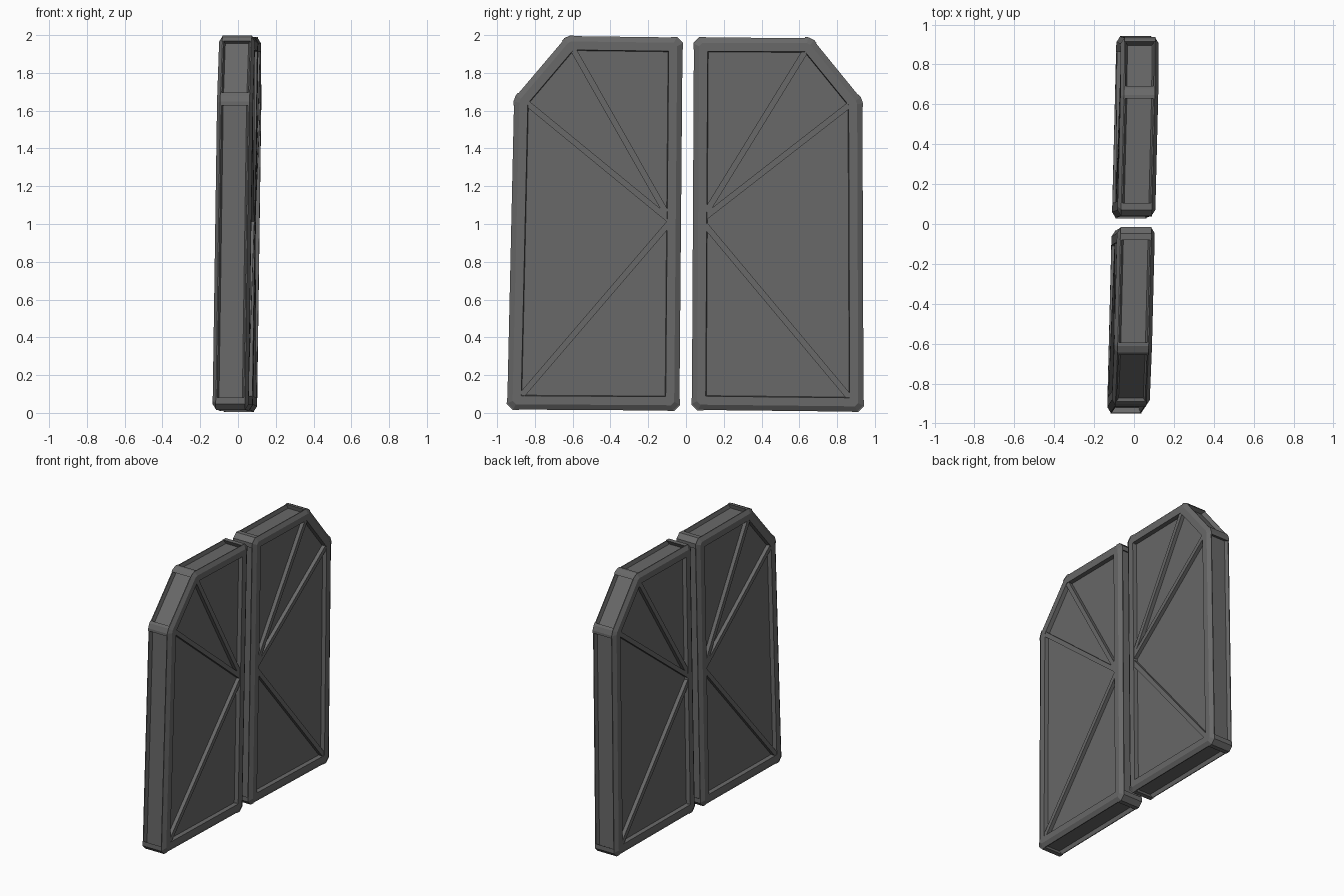
import bpy, bmesh
from mathutils import Vector

if "Cube" in bpy.data.objects:
    bpy.data.objects.remove(bpy.data.objects["Cube"])

HALF = 0.095      # half thickness at the rim
CORE = 0.065      # half thickness of the recessed panel
SIDE = 0.027      # depth of the recess in the edge faces

dark = bpy.data.materials.new("dark_grey")
dark.diffuse_color = (0.14, 0.14, 0.14, 1)
dark.use_nodes = True
dark.node_tree.nodes["Principled BSDF"].inputs["Base Color"].default_value = dark.diffuse_color


def make_object(name, bm):
    # both leaves lean very slightly together
    for v in bm.verts:
        v.co.x += 0.025 * v.co.y + 0.014 * (v.co.z - 1) - 0.003
    bmesh.ops.recalc_face_normals(bm, faces=bm.faces)
    mesh = bpy.data.meshes.new(name)
    bm.to_mesh(mesh)
    bm.free()
    mesh.materials.append(dark)
    obj = bpy.data.objects.new(name, mesh)
    bpy.context.collection.objects.link(obj)


def inset(pts, d):
    # inward offset of a counter-clockwise outline
    out = []
    n = len(pts)
    for i in range(n):
        a = (pts[i] - pts[i - 1]).normalized()
        b = (pts[(i + 1) % n] - pts[i]).normalized()
        na, nb = Vector((-a.y, a.x)), Vector((-b.y, b.x))
        out.append(pts[i] + (na + nb) * d / (1 + na.dot(nb)))
    return out


def corner(pts, i):
    # directions to both neighbours, and whether the corner is wide
    dp = (pts[i - 1] - pts[i]).normalized()
    dn = (pts[(i + 1) % len(pts)] - pts[i]).normalized()
    return dp, dn, dp.dot(dn) < -0.3


def clip(pts, c):
    # cut every corner of an outline, wide corners less
    out = []
    for i, p in enumerate(pts):
        dp, dn, wide = corner(pts, i)
        k = c * 0.6 if wide else c
        out += [p + dp * k, p + dn * k]
    return out


def add_ring(bm, pts, x):
    return [bm.verts.new((x, p.x, p.y)) for p in pts]


def bridge(bm, a, b):
    n = len(a)
    for i in range(n):
        j = (i + 1) % n
        bm.faces.new((a[i], a[j], b[j], b[i]))


def prism(bm, pts, x0, x1):
    a, b = add_ring(bm, pts, x0), add_ring(bm, pts, x1)
    bm.faces.new(a)
    bm.faces.new(b)
    bridge(bm, a, b)


def build_leaf(side, corners, hub):
    pts = [Vector(c) for c in corners]
    hub = Vector(hub)

    # recessed core panel
    bm = bmesh.new()
    prism(bm, inset(pts, SIDE), -CORE, CORE)
    make_object(side + "_core_panel", bm)

    # bevelled rim on both faces: (inset, height, corner cut) profile swept round
    bm = bmesh.new()
    profile = [(0, 0.071, 0.032), (0, 0.077, 0.032), (0.028, HALF, 0.018),
               (0.073, HALF, 0.002), (0.077, 0.06, 0.002), (0.032, 0.06, 0.018)]
    for s in (-1, 1):
        rings = [add_ring(bm, clip(inset(pts, d), c), s * x) for d, x, c in profile]
        for k in range(len(rings)):
            bridge(bm, rings[k], rings[(k + 1) % len(rings)])
    make_object(side + "_rim", bm)

    # corner blocks closing off the edge recesses
    bm = bmesh.new()
    for i, p in enumerate(pts):
        dp, dn, wide = corner(pts, i)
        cut, reach = (0.019, 0.038) if wide else (0.032, 0.066)
        q = p - (dp + dn).normalized() * 0.004
        inner = q + (dp + dn).normalized() * 0.06
        prism(bm, [q + dp * reach, q + dp * cut, q + dn * cut, q + dn * reach, inner],
              -0.078, 0.078)
    make_object(side + "_corner_blocks", bm)

    # spokes from the inner edge to three outer corners, both faces
    bm = bmesh.new()
    targets = sorted(inset(pts, 0.07), key=lambda p: -abs(p.x))[:3]
    for t in targets:
        d = (t - hub).normalized()
        w = Vector((-d.y, d.x)) * 0.016
        for s in (-1, 1):
            prism(bm, [hub + w, t + w, t - w, hub - w], s * 0.055, s * (HALF - 0.003))
    make_object(side + "_spokes", bm)


# outlines as (y, z), counter-clockwise
build_leaf("left_leaf",
           [(-0.947, 0.018), (-0.035, 0.012), (-0.018, 1.987), (-0.63, 1.995), (-0.91, 1.665)],
           (-0.08, 1.015))
build_leaf("right_leaf",
           [(0.031, 0.016), (0.94, 0.006), (0.934, 1.655), (0.665, 1.985), (0.042, 1.987)],
           (0.08, 1.02))
